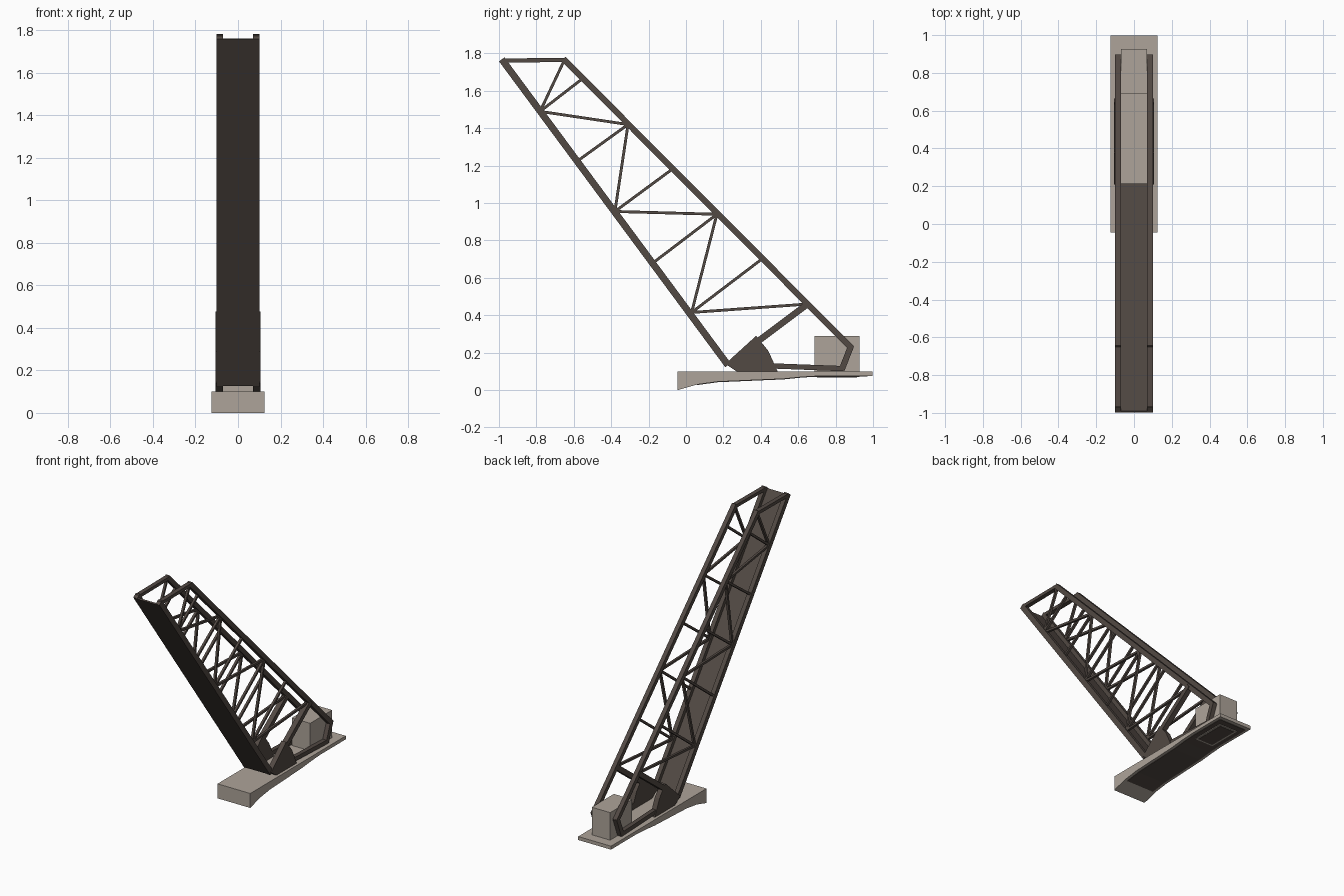
import bpy
import bmesh
from mathutils import Vector

cube = bpy.data.objects.get("Cube")
if cube:
    bpy.data.objects.remove(cube, do_unlink=True)


def material(name, rgb):
    m = bpy.data.materials.new(name)
    m.use_nodes = True
    m.diffuse_color = (*rgb, 1)
    m.node_tree.nodes["Principled BSDF"].inputs["Base Color"].default_value = (*rgb, 1)
    return m


steel = material("dark_steel", (0.085, 0.067, 0.057))
concrete = material("concrete", (0.42, 0.37, 0.32))


def prism(name, outline, x0, x1, mat):
    """Extrude a side outline of (y, z) points from x0 to x1."""
    bm = bmesh.new()
    face = bm.faces.new([bm.verts.new((x0, y, z)) for y, z in outline])
    ext = bmesh.ops.extrude_face_region(bm, geom=[face])
    moved = [v for v in ext["geom"] if isinstance(v, bmesh.types.BMVert)]
    bmesh.ops.translate(bm, verts=moved, vec=(x1 - x0, 0, 0))
    bmesh.ops.recalc_face_normals(bm, faces=bm.faces)
    mesh = bpy.data.meshes.new(name)
    bm.to_mesh(mesh)
    bm.free()
    mesh.materials.append(mat)
    obj = bpy.data.objects.new(name, mesh)
    bpy.context.collection.objects.link(obj)
    return obj


def beam(name, a, b, thick, x0, x1, extend=0.0, shift=0.0):
    """Straight bar between two side points, shifted along its normal."""
    a, b = Vector(a), Vector(b)
    d = (b - a).normalized()
    n = Vector((d.y, -d.x))
    a, b = a - d * extend + n * shift, b + d * extend + n * shift
    h = n * thick / 2
    return prism(name, [a + h, b + h, b - h, a - h], x0, x1, steel)


# Panel points of the truss, from the raised tip down to the pivot
tip, heel = (-0.98, 1.762), (0.22, 0.14)
low = [(-0.78, 1.49), (-0.58, 1.225), (-0.38, 0.955), (-0.17, 0.685), (0.03, 0.415)]
top = [(-0.65, 1.765), (-0.56, 1.66), (-0.31, 1.42), (-0.075, 1.18),
       (0.165, 0.94), (0.405, 0.70), (0.65, 0.46)]
tail, foot = (0.88, 0.23), (0.835, 0.115)
web = [(0, 0), (0, 1), (0, 2), (1, 2), (2, 2), (2, 3),
       (2, 4), (3, 4), (4, 4), (4, 5), (4, 6)]
gusset = [(0.21, 0.14), (0.375, 0.29), (0.44, 0.21), (0.49, 0.10), (0.27, 0.10)]

# Two mirrored side trusses
for side, s in (("left", 1), ("right", -1)):
    inner, outer = 0.07 * s, 0.10 * s
    beam(side + "_lower_chord", tip, heel, 0.036, inner, outer, 0.008)
    beam(side + "_upper_chord", top[0], tail, 0.032, inner, outer, 0.008)
    beam(side + "_tip_bar", tip, top[0], 0.022, inner, outer)
    beam(side + "_tail_bar", tail, foot, 0.032, inner, outer, 0.008)
    beam(side + "_bottom_bar", foot, (0.44, 0.13), 0.028, inner, outer, 0.005)
    beam(side + "_main_brace", (0.37, 0.25), top[6], 0.034, inner, 0.105 * s, 0.005)
    prism(side + "_pivot_gusset", gusset, inner, 0.105 * s, steel)
    for i, (l, t) in enumerate(web):
        beam(f"{side}_web_bar_{i + 1}", low[l], top[t], 0.015, 0.077 * s, 0.093 * s)

# Road deck along the front face of the lower chords
beam("road_deck", tip, heel, 0.010, -0.10, 0.10, 0.004, 0.0135)

# Foundation with a sloping underside, and the counterweight block
underside = [(-0.045, 0.0), (0.06, 0.03), (0.17, 0.045), (0.4, 0.055),
             (0.52, 0.06), (0.62, 0.07), (0.72, 0.076), (0.997, 0.076)]
prism("foundation", underside + [(0.997, 0.10), (-0.045, 0.10)], -0.125, 0.125, concrete)
prism("counterweight", [(0.687, 0.09), (0.927, 0.09), (0.927, 0.29), (0.687, 0.29)],
      -0.07, 0.07, concrete)

# Dark lining beneath the foundation, with the counterweight pit outlined
inset = underside[1:-1] + [(0.97, 0.076)]
lining = [(y, z - 0.003) for y, z in reversed(inset)]
prism("underside_lining", inset + lining, -0.105, 0.105, steel)


def plate(name, y0, y1, half, z0, z1, mat):
    prism(name, [(y0, z0), (y1, z0), (y1, z1), (y0, z1)], -half, half, mat)


plate("pit_rim", 0.687, 0.927, 0.07, 0.069, 0.075, concrete)
plate("pit_floor", 0.70, 0.914, 0.057, 0.067, 0.075, steel)
